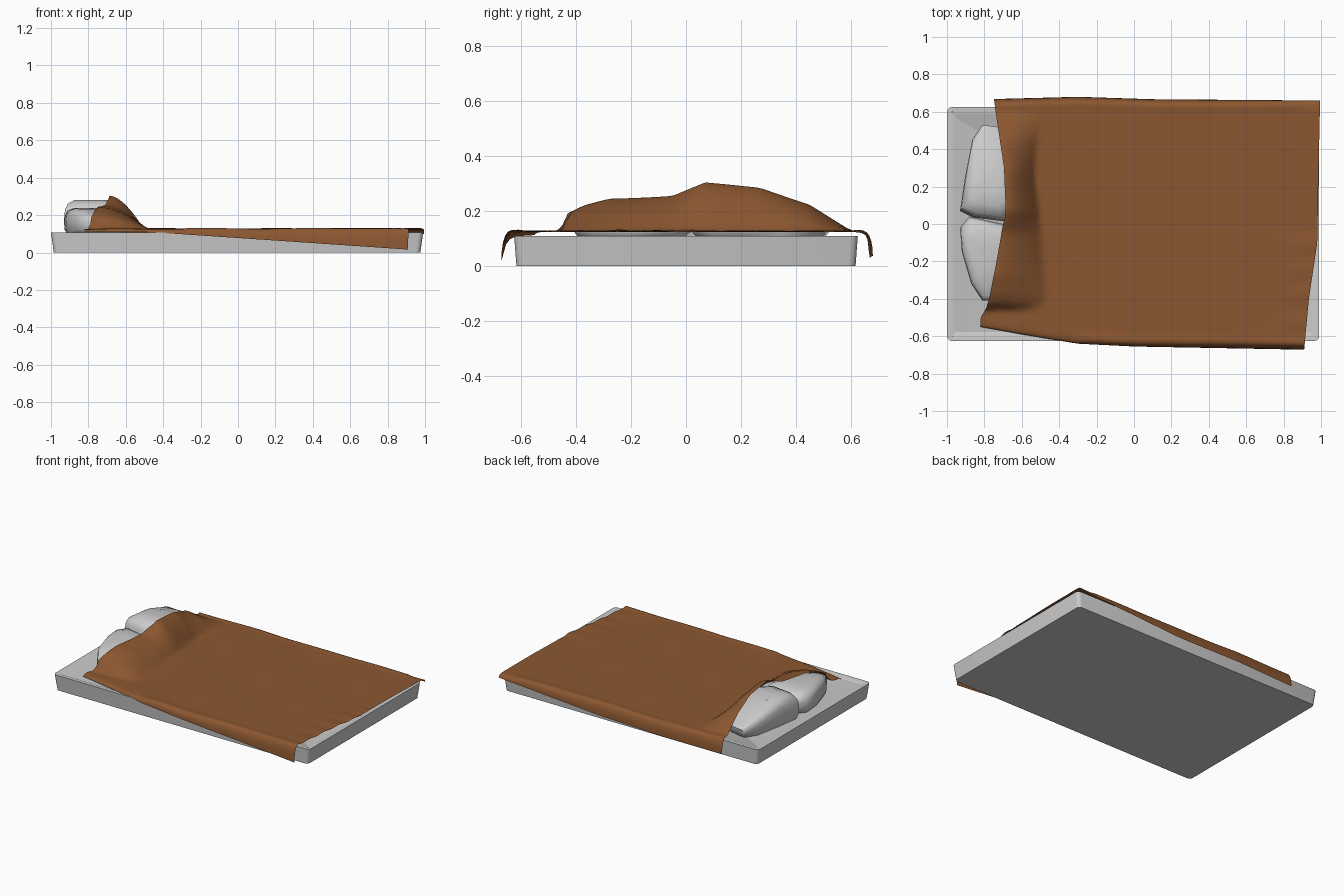
import bpy, bmesh, math

if "Cube" in bpy.data.objects:
    bpy.data.objects.remove(bpy.data.objects["Cube"])


def material(name, rgb):
    m = bpy.data.materials.new(name)
    m.diffuse_color = (*rgb, 1)
    m.use_nodes = True
    m.node_tree.nodes["Principled BSDF"].inputs["Base Color"].default_value = m.diffuse_color
    return m


GREY = material("light grey fabric", (0.6, 0.6, 0.6))
BROWN = material("brown wool", (0.26, 0.095, 0.03))


def finish(name, bm, mat, angle=50):
    bmesh.ops.recalc_face_normals(bm, faces=bm.faces)
    me = bpy.data.meshes.new(name)
    bm.to_mesh(me)
    bm.free()
    me.materials.append(mat)
    ob = bpy.data.objects.new(name, me)
    bpy.context.collection.objects.link(ob)
    bpy.ops.object.select_all(action='DESELECT')
    ob.select_set(True)
    bpy.context.view_layer.objects.active = ob
    bpy.ops.object.shade_smooth_by_angle(angle=math.radians(angle))
    return ob


def interp(pts, t):
    """Piecewise linear lookup in a list of (position, value)."""
    if t <= pts[0][0]:
        return pts[0][1]
    for (a, va), (b, vb) in zip(pts, pts[1:]):
        if t <= b:
            return va + (vb - va) * (t - a) / (b - a)
    return pts[-1][1]


# Blanket measurements: head edge, foot edge and end of the pillow bulge by y
HEAD = [(-0.55, -0.82), (-0.5, -0.82), (-0.45, -0.79), (-0.4, -0.775), (-0.2, -0.735),
        (0.0, -0.70), (0.05, -0.685), (0.3, -0.695), (0.6, -0.74), (0.68, -0.75)]
FOOT = [(-0.67, 0.91), (-0.4, 0.935), (-0.1, 0.98), (0.2, 0.985), (0.66, 0.995)]
BASE = [(-0.6, -0.55), (-0.38, -0.47), (0.0, -0.5), (0.3, -0.53), (0.6, -0.5)]
RIDGE = [(-0.46, 0.125), (-0.43, 0.19), (-0.37, 0.22), (-0.28, 0.245), (-0.05, 0.255),
         (0.07, 0.303), (0.27, 0.286), (0.45, 0.225), (0.6, 0.128)]
# Side edges and how low they hang, by x
FRONT_Y = [(-0.82, -0.55), (-0.6, -0.59), (-0.3, -0.64), (0.0, -0.655), (0.91, -0.672)]
FRONT_Z = [(-0.8, 0.112), (-0.45, 0.108), (0.85, 0.02), (0.92, 0.015)]
BACK_Y = [(-0.75, 0.668), (-0.3, 0.68), (0.1, 0.667), (1.0, 0.66)]
BACK_Z = [(-0.75, 0.03), (0.2, 0.045), (1.0, 0.10)]
FLAT = 0.126


def blanket_top(x, y):
    h, b = interp(HEAD, y), interp(BASE, y)
    t = min(max((x - h) / (b - h), 0), 1)
    bulge = (interp(RIDGE, y) - FLAT) * (1 - t ** 1.7)
    wrinkle = 0.003 * math.sin(9 * x + 4 * y) * math.sin(7 * y - 3 * x)
    crease = 0.004 * math.sin(45 * y) * min(max((x - 0.75) * 4, 0), 1) * (y < 0)
    return FLAT + bulge + wrinkle + crease


# Mattress: slightly flared box with rounded corners, rim and sunken top
bm = bmesh.new()
bmesh.ops.create_cube(bm, size=1)
for v in bm.verts:
    top = v.co.z > 0
    v.co.x = (0.99 if top else 0.975) if v.co.x > 0 else (-1.0 if top else -0.985)
    v.co.y = math.copysign(0.625 if top else 0.617, v.co.y)
    v.co.z = 0.108 if top else 0.0
upright = [e for e in bm.edges if abs(e.verts[0].co.z - e.verts[1].co.z) > 0.05]
bmesh.ops.bevel(bm, geom=upright, offset=0.025, segments=3, affect='EDGES', profile=0.5)
bm.normal_update()
top = max(bm.faces, key=lambda f: f.calc_center_median().z)
bmesh.ops.inset_region(bm, faces=[top], thickness=0.022)
bmesh.ops.inset_region(bm, faces=[top], thickness=0.025, depth=-0.009)
finish("mattress", bm, GREY)


# Pillows: stacked rings of a rounded outline, kept just under the blanket
def pillow(name, outline, z0, z1):
    n = len(outline)
    cx = sum(p[0] for p in outline) / n
    cy = sum(p[1] for p in outline) / n
    layers = [(0.9, 0), (0.98, 0.15), (1, 0.4), (0.97, 0.68), (0.88, 0.85), (0.65, 0.96), (0.3, 1)]
    bm = bmesh.new()
    rings = []
    for s, f in layers:
        ring = []
        for px, py in outline:
            x, y = cx + (px - cx) * s, cy + (py - cy) * s
            limit = max(blanket_top(x, y) - 0.012, z0 + 0.01)
            ring.append(bm.verts.new((x, y, min(z0 + (z1 - z0) * f, limit))))
        rings.append(ring)
    for a, b in zip(rings, rings[1:]):
        for i in range(n):
            j = (i + 1) % n
            bm.faces.new((a[i], a[j], b[j], b[i]))
    bm.faces.new(rings[0][::-1])
    bm.faces.new(rings[-1])
    finish(name, bm, GREY, 60)


pillow("back_pillow", [(-0.905, 0.24), (-0.93, 0.07), (-0.86, 0.035), (-0.7, 0.015), (-0.62, 0.08),
                       (-0.6, 0.35), (-0.66, 0.51), (-0.81, 0.53), (-0.865, 0.45)], 0.1, 0.288)
pillow("front_pillow", [(-0.88, 0.04), (-0.93, -0.02), (-0.92, -0.15), (-0.87, -0.32), (-0.81, -0.41),
                        (-0.75, -0.41), (-0.64, -0.36), (-0.6, -0.2), (-0.6, -0.04), (-0.7, 0.0)], 0.1, 0.245)

# Blanket: draped sheet, flat in the middle, rolling over both long sides
bm = bmesh.new()
ROWS, COLS, EDGE = 60, 48, 7
grid = []
for i in range(ROWS + 1):
    u = (i / ROWS) ** 1.5           # finer rows near the pillows
    row = []
    for j in range(-EDGE, COLS + EDGE + 1):
        w = min(max(j / COLS, 0), 1)
        y = -0.6 + 1.2 * w
        for _ in range(3):          # settle x and y of the skewed outline
            x = interp(HEAD, y) + (interp(FOOT, y) - interp(HEAD, y)) * u
            yf, yb = interp(FRONT_Y, x), interp(BACK_Y, x)
            y = yf + 0.06 + (yb - yf - 0.12) * w
            t = max(-j, j - COLS, 0) / EDGE
            if j < 0:
                y -= 0.06 * math.sin(t * math.pi / 2)
            elif j > COLS:
                y += 0.06 * math.sin(t * math.pi / 2)
        z = blanket_top(x, y)
        if t:
            low = interp(FRONT_Z if j < 0 else BACK_Z, x)
            z += 0.008 * math.sin(t * math.pi) * (z - low > 0.03)
            z += (low - z) * t ** 2.5
        row.append(bm.verts.new((x, y, z)))
    grid.append(row)
for a, b in zip(grid, grid[1:]):
    for k in range(len(a) - 1):
        bm.faces.new((a[k], b[k], b[k + 1], a[k + 1]))
finish("blanket", bm, BROWN, 60)
